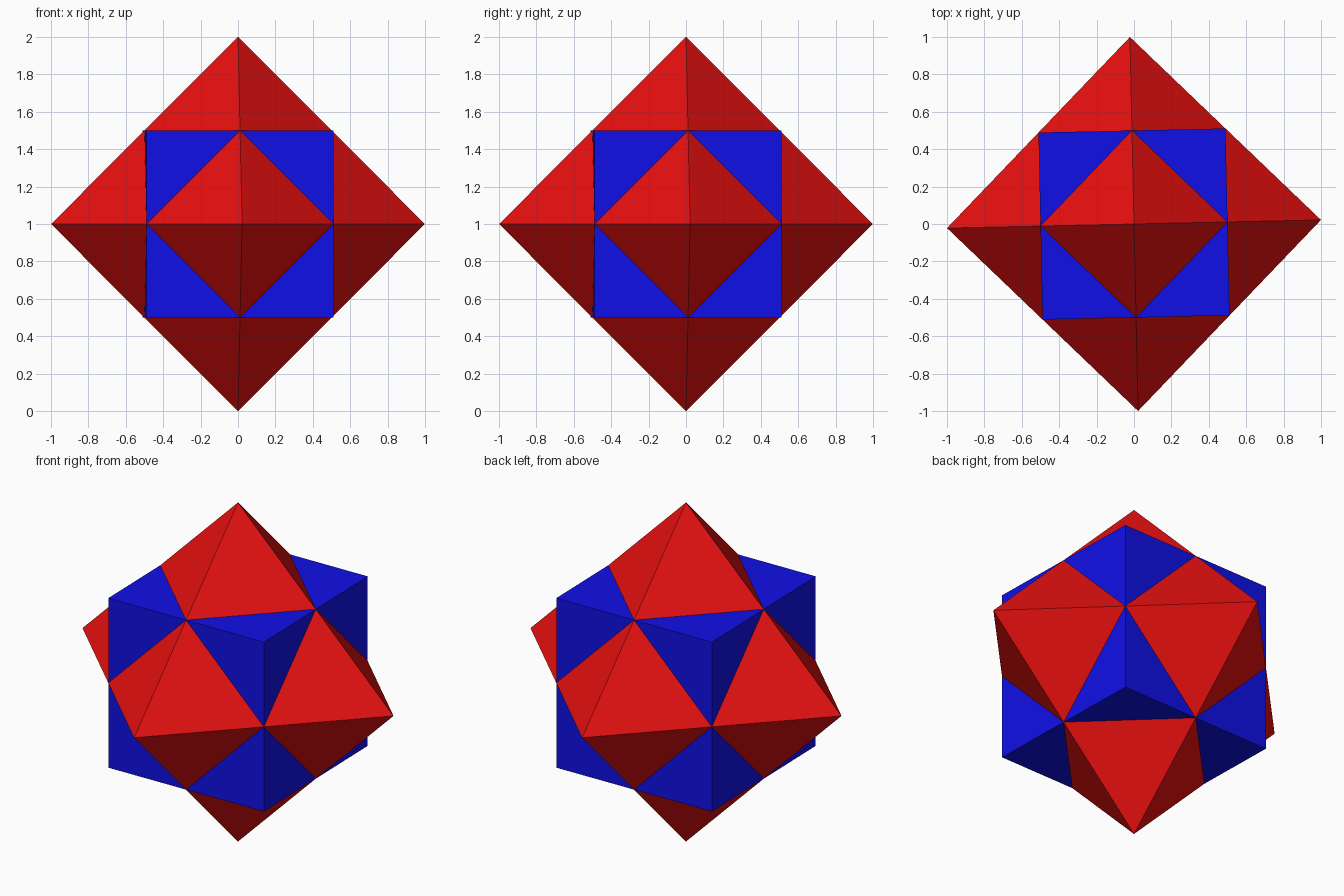
import bpy, bmesh, math
from mathutils import Matrix, Vector

if "Cube" in bpy.data.objects:
    bpy.data.objects.remove(bpy.data.objects["Cube"])

TURN = math.radians(1.25)   # slight twist of the whole solid about z
CENTRE = Vector((0, 0, 1))


def finish(name, bm, colour):
    """Place the solid, and give it a flat coloured material."""
    bmesh.ops.recalc_face_normals(bm, faces=bm.faces)
    bm.transform(Matrix.Translation(CENTRE) @ Matrix.Rotation(TURN, 4, 'Z'))
    mesh = bpy.data.meshes.new(name)
    bm.to_mesh(mesh)
    bm.free()
    mat = bpy.data.materials.new(name + "_colour")
    mat.diffuse_color = colour
    mat.use_nodes = True
    mat.node_tree.nodes["Principled BSDF"].inputs["Base Color"].default_value = mat.diffuse_color
    mesh.materials.append(mat)
    obj = bpy.data.objects.new(name, mesh)
    bpy.context.collection.objects.link(obj)
    return obj


# Blue cube
bm = bmesh.new()
bmesh.ops.create_cube(bm, size=1.0)
finish("cube", bm, (0.005, 0.005, 0.8, 1))

# Red octahedron: hull of the six axis points
bm = bmesh.new()
for axis in range(3):
    for sign in (-1, 1):
        point = Vector((0, 0, 0))
        point[axis] = sign
        bm.verts.new(point)
bmesh.ops.convex_hull(bm, input=bm.verts)
finish("octahedron", bm, (0.8, 0.005, 0.005, 1))
